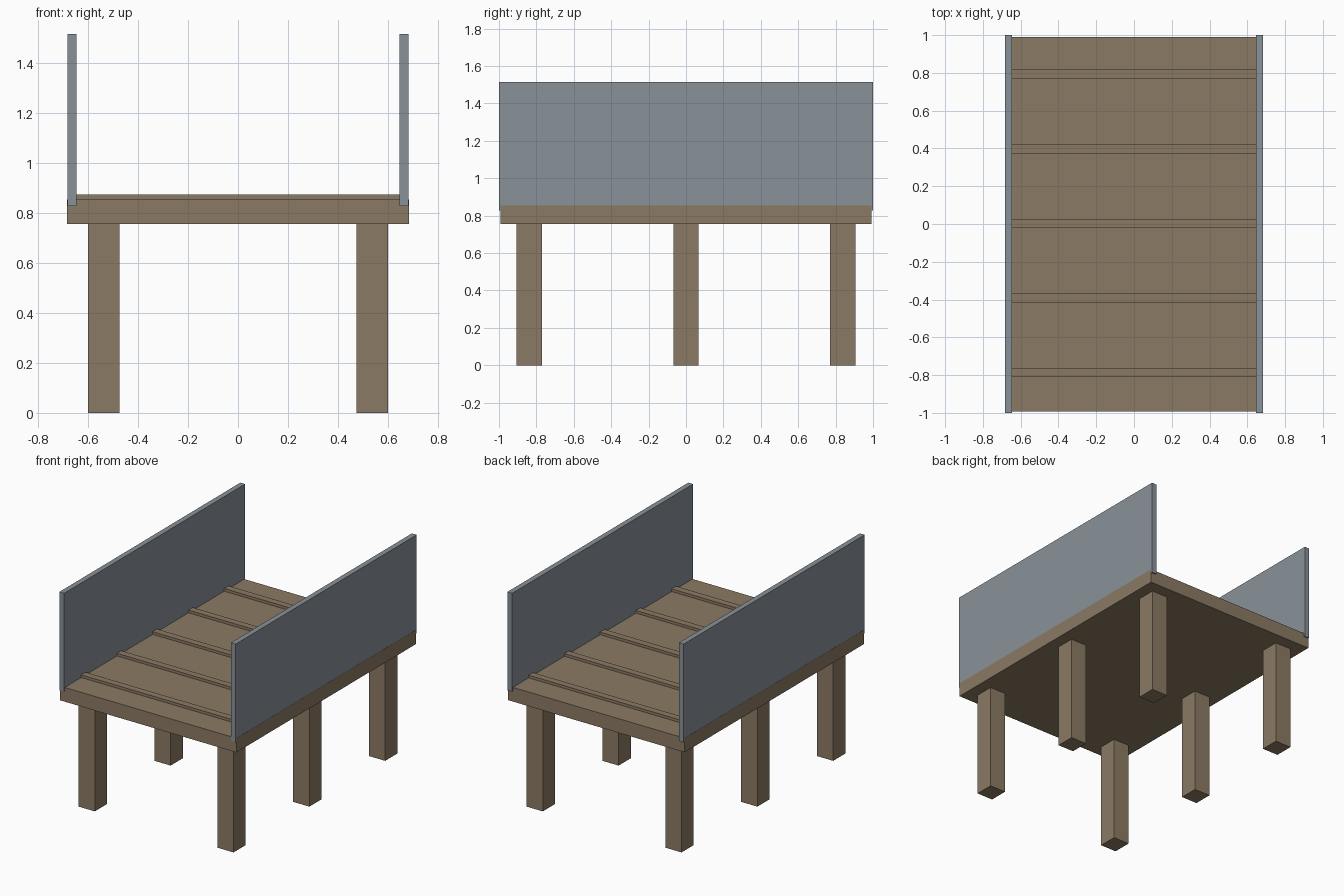
import bpy

if "Cube" in bpy.data.objects:
    bpy.data.objects.remove(bpy.data.objects["Cube"])


def material(name, rgb):
    m = bpy.data.materials.new(name)
    m.diffuse_color = (*rgb, 1)
    m.use_nodes = True
    m.node_tree.nodes["Principled BSDF"].inputs["Base Color"].default_value = m.diffuse_color
    return m


wood = material("brown wood", (0.26, 0.195, 0.127))
metal = material("grey panel", (0.25, 0.283, 0.315))


def box(name, x, y, z, mat):
    """Box from (min, max) extents on each axis."""
    bpy.ops.mesh.primitive_cube_add(size=1, location=[(a + b) / 2 for a, b in (x, y, z)])
    ob = bpy.context.object
    ob.name = name
    ob.scale = [b - a for a, b in (x, y, z)]
    bpy.ops.object.transform_apply(location=False, rotation=False, scale=True)
    ob.data.materials.append(mat)
    return ob


# Deck slab
box("deck", (-0.683, 0.683), (-0.993, 0.991), (0.755, 0.854), wood)

# Raised cross slats on the deck
for i in range(5):
    y = -0.787 + i * 0.395
    box("cross_slat", (-0.66, 0.66), (y - 0.024, y + 0.024), (0.84, 0.873), wood)

for s in (-1, 1):
    # Side wall, let into the deck edge
    box("side_wall", sorted((s * 0.645, s * 0.682)), (-1, 1), (0.828, 1.515), metal)
    # Three square legs per side
    for y in (-0.838, 0, 0.838):
        box("leg", sorted((s * 0.474, s * 0.599)), (y - 0.067, y + 0.067), (0, 0.755), wood)
